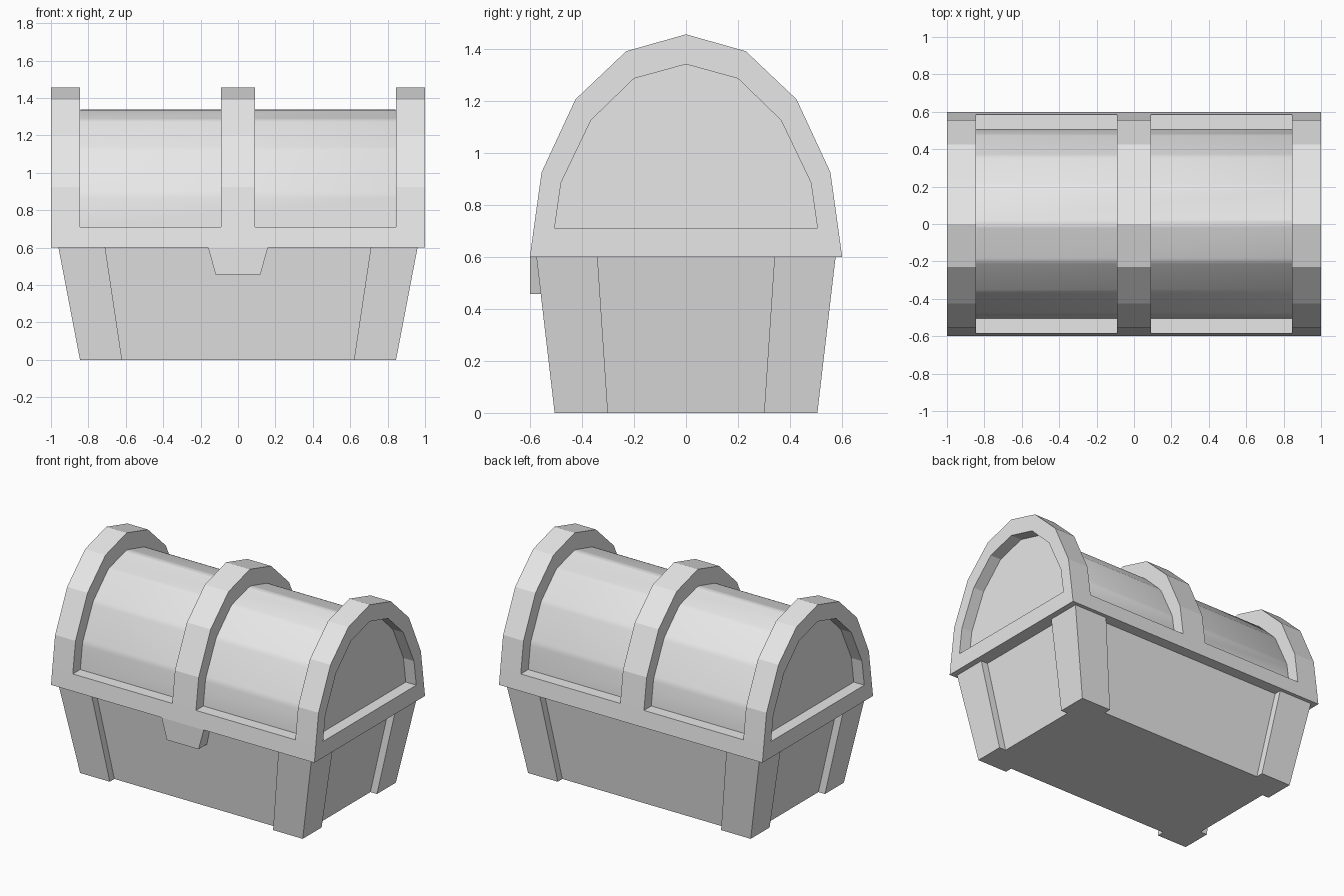
import bpy, bmesh, math

cube = bpy.data.objects.get("Cube")
if cube:
    bpy.data.objects.remove(cube, do_unlink=True)

grey = bpy.data.materials.new("plain grey")
grey.use_nodes = True
grey.diffuse_color = (0.8, 0.8, 0.8, 1)
grey.node_tree.nodes["Principled BSDF"].inputs["Base Color"].default_value = (0.8, 0.8, 0.8, 1)


def make_object(name, faces):
    """Join faces (lists of points) into one welded mesh object."""
    bm = bmesh.new()
    for points in faces:
        bm.faces.new([bm.verts.new(p) for p in points])
    bmesh.ops.remove_doubles(bm, verts=bm.verts, dist=1e-4)
    bmesh.ops.recalc_face_normals(bm, faces=bm.faces)
    mesh = bpy.data.meshes.new(name)
    bm.to_mesh(mesh)
    bm.free()
    mesh.materials.append(grey)
    obj = bpy.data.objects.new(name, mesh)
    bpy.context.collection.objects.link(obj)
    return obj


def loft(a, b):
    """Closed solid between two matching rings of points."""
    n = len(a)
    sides = [[a[i], a[(i + 1) % n], b[(i + 1) % n], b[i]] for i in range(n)]
    return sides + [a, b]


def arch(half, top):
    """Mirror half an arch (y, z) over y = 0."""
    return [(-y, z) for y, z in half] + [top] + half[::-1]


def at(x, p):
    return (x, p[0], p[1])


def strip(x0, x1, p, q):
    return [at(x0, p), at(x1, p), at(x1, q), at(x0, q)]


# Arch profiles: lid rim, recessed barrel, and a buried core behind the barrel
outer = arch([(0.6, 0.6), (0.585, 0.71), (0.555, 0.925), (0.425, 1.205), (0.23, 1.39)], (0, 1.455))
inner = arch([(0.505, 0.71), (0.48, 0.885), (0.365, 1.125), (0.2, 1.285)], (0, 1.34))
core = [(y * 0.95, 0.71 + (z - 0.71) * 0.95) for y, z in inner]

# Lid frame: three bands joined by a rail, with open bays between them
stations = [-1, -0.845, -0.09, 0.09, 0.845, 1]
faces = []
for k in range(5):
    x0, x1 = stations[k], stations[k + 1]
    bay = k in (1, 3)
    for i in range(10):
        if not bay or i in (0, 9):
            faces.append(strip(x0, x1, outer[i], outer[i + 1]))
    faces.append(strip(x0, x1, outer[0], outer[10]))
    if bay:
        faces.append(strip(x0, x1, outer[1], core[0]))
        faces.append(strip(x0, x1, outer[9], core[8]))
        for i in range(8):
            faces.append(strip(x0, x1, core[i], core[i + 1]))
            for x in (x0, x1):
                faces.append([at(x, p) for p in (outer[i + 1], outer[i + 2], core[i + 1], core[i])])

# Recessed end panels
for s in (-1, 1):
    faces.append([at(s, p) for p in (outer[0], outer[1], inner[0], inner[8], outer[9], outer[10])])
    for i in range(8):
        faces.append([at(s, p) for p in (outer[i + 1], outer[i + 2], inner[i + 1], inner[i])])
    for i in range(9):
        faces.append(strip(s, s * 0.92, inner[i], inner[(i + 1) % 9]))
    faces.append([at(s * 0.92, p) for p in inner])
make_object("lid_frame", faces)

# Barrel top with softened plank edges
profile = [(-0.505, 0.69)] + inner + [(0.505, 0.69)]
barrel = make_object("lid_barrel", loft([at(-0.86, p) for p in profile], [at(0.86, p) for p in profile]))
bevel = barrel.modifiers.new("soft_edges", 'BEVEL')
bevel.width = 0.02
bevel.segments = 2
bevel.limit_method = 'ANGLE'
bevel.angle_limit = math.radians(10)
bpy.context.view_layer.objects.active = barrel
barrel.select_set(True)
bpy.ops.object.shade_smooth_by_angle(angle=math.radians(30))


# Tapered body with raised corner posts
def body_ring(z, x, y, post_x, post_y, d=0.05):
    corner = [(x - d, post_y), (x, post_y), (x, y), (post_x, y), (post_x, y - d)]
    ring = []
    for sx, sy in ((1, 1), (-1, 1), (-1, -1), (1, -1)):
        points = [(sx * a, sy * b, z) for a, b in corner]
        ring += points if sx * sy > 0 else points[::-1]
    return ring


make_object("chest_body", loft(body_ring(0, 0.845, 0.505, 0.62, 0.3),
                               body_ring(0.6, 0.96, 0.575, 0.71, 0.34)))

# Front latch
shape = [(-0.16, 0.6), (0.16, 0.6), (0.12, 0.457), (-0.12, 0.457)]
make_object("latch", loft([(x, -0.6, z) for x, z in shape], [(x, -0.49, z) for x, z in shape]))
